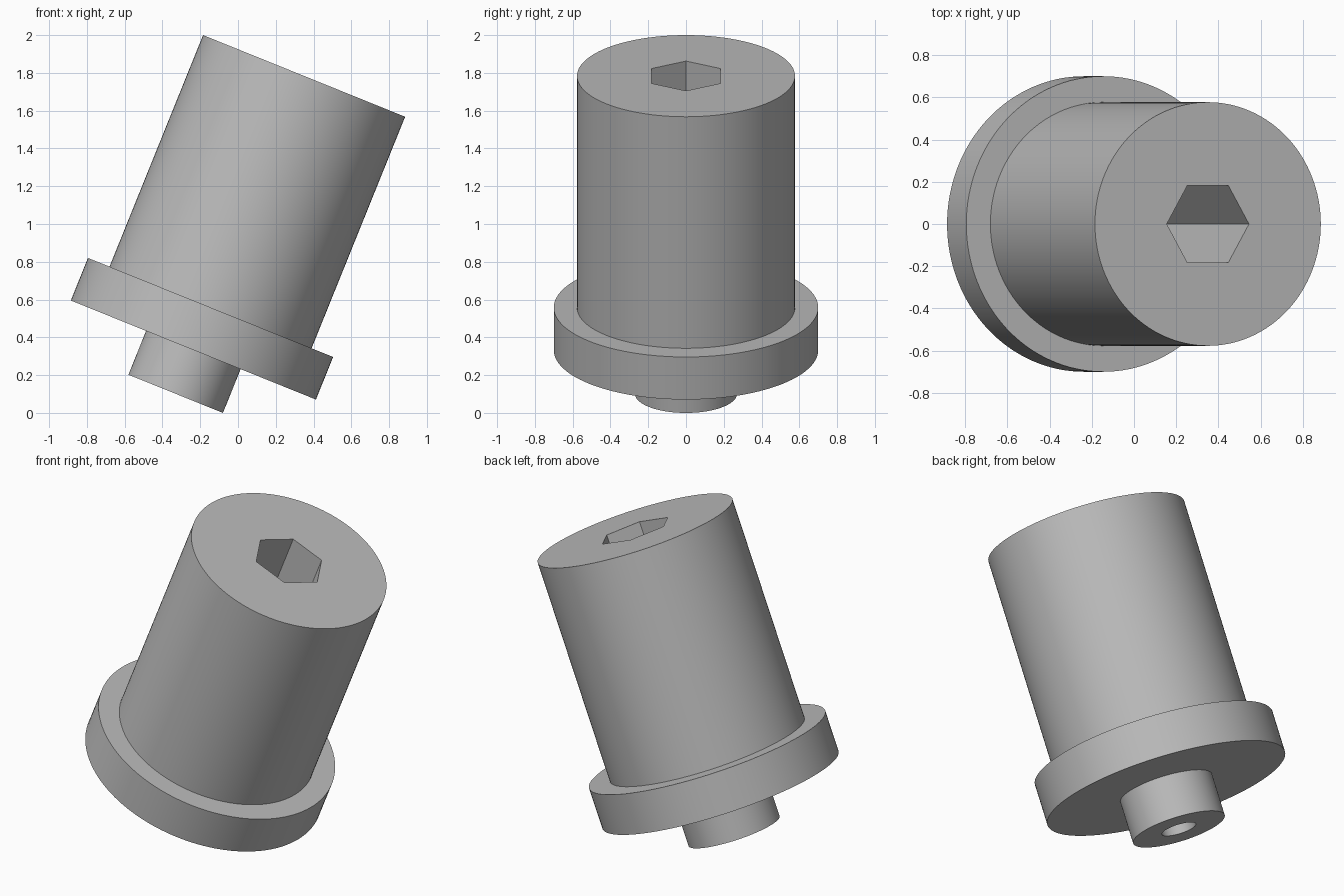
import bpy, bmesh, math

cube = bpy.data.objects.get("Cube")
if cube:
    bpy.data.objects.remove(cube, do_unlink=True)

TILT = math.radians(22)
BASE = (-0.33, 0, 0.101)
LENGTH = 1.815
FLANGE_LOW, FLANGE_HIGH = 0.25, 0.493

metal = bpy.data.materials.new("plain grey")
metal.use_nodes = True
grey = (0.5, 0.5, 0.5, 1)
metal.diffuse_color = grey
metal.node_tree.nodes["Principled BSDF"].inputs["Base Color"].default_value = grey


def turned(name, profile, sides):
    """Closed solid of rings (radius, height) along the tilted axis."""
    bm = bmesh.new()
    rings = []
    for r, z in profile:
        angles = [2 * math.pi * i / sides for i in range(sides)]
        rings.append([bm.verts.new((r * math.cos(a), r * math.sin(a), z)) for a in angles])
    for low, high in zip(rings, rings[1:]):
        for i in range(sides):
            j = (i + 1) % sides
            bm.faces.new((low[i], low[j], high[j], high[i]))
    bm.faces.new(rings[0][::-1])
    bm.faces.new(rings[-1])
    bmesh.ops.recalc_face_normals(bm, faces=bm.faces)
    mesh = bpy.data.meshes.new(name)
    bm.to_mesh(mesh)
    bm.free()
    mesh.materials.append(metal)
    obj = bpy.data.objects.new(name, mesh)
    obj.location = BASE
    obj.rotation_euler = (0, TILT, 0)
    bpy.context.collection.objects.link(obj)
    return obj


# Stub, flange and barrel turned as one solid
body = turned("flanged_body", [
    (0.27, 0), (0.27, FLANGE_LOW),
    (0.70, FLANGE_LOW), (0.70, FLANGE_HIGH),
    (0.577, FLANGE_HIGH), (0.577, LENGTH)], 128)

# Deep hexagonal socket from the top and round bore from the bottom
socket = turned("hex_socket_cutter", [(0.21, FLANGE_HIGH), (0.21, LENGTH + 0.1)], 6)
bore = turned("bore_cutter", [(0.10, -0.1), (0.10, FLANGE_HIGH + 0.1)], 64)

bpy.ops.object.select_all(action="DESELECT")
body.select_set(True)
bpy.context.view_layer.objects.active = body
for cutter in (socket, bore):
    cut = body.modifiers.new("cut", "BOOLEAN")
    cut.operation = "DIFFERENCE"
    cut.solver = "EXACT"
    cut.object = cutter
    bpy.ops.object.modifier_apply(modifier=cut.name)
    bpy.data.objects.remove(cutter, do_unlink=True)

bpy.ops.object.shade_smooth_by_angle(angle=math.radians(30))
